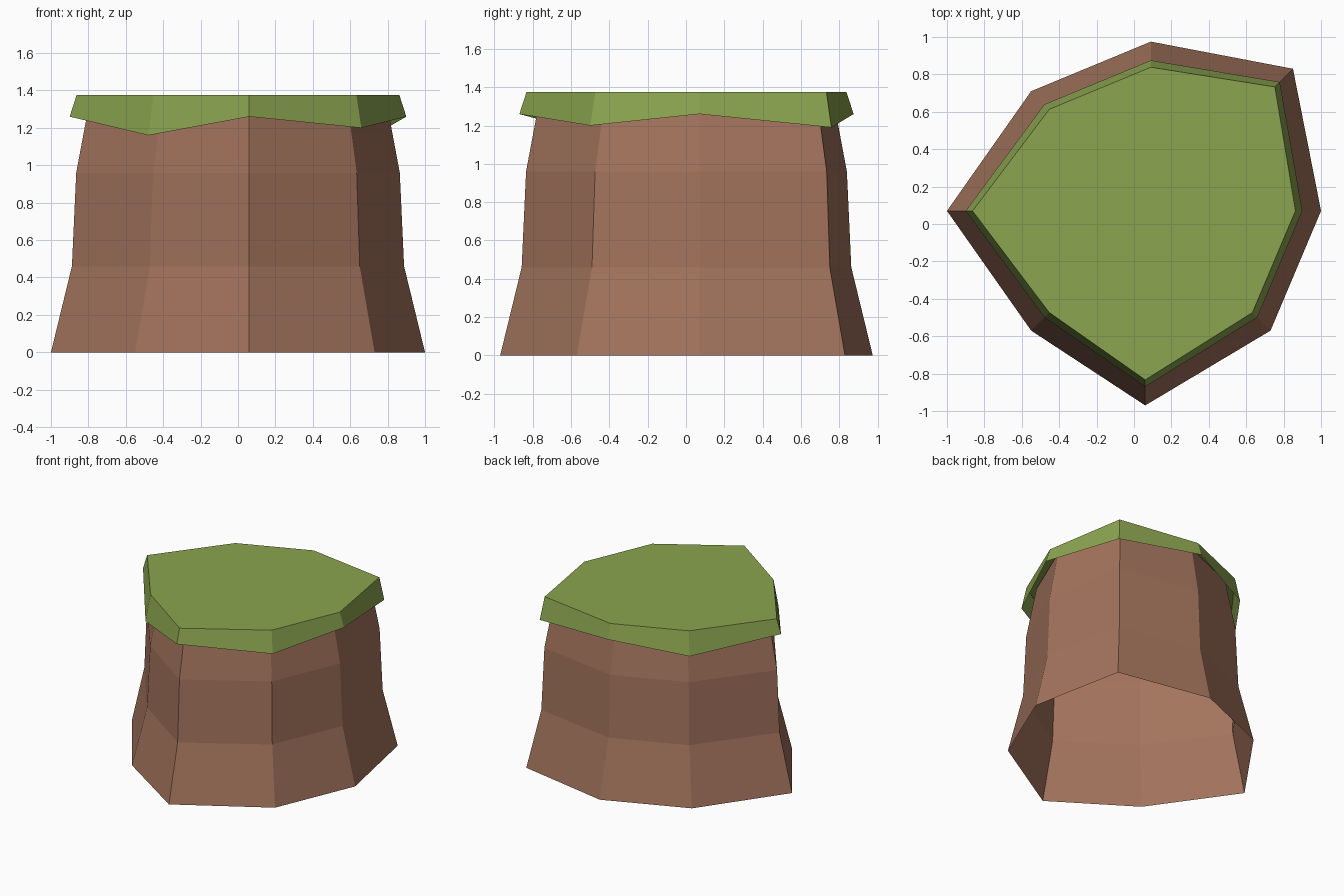
import bpy, bmesh, math

if "Cube" in bpy.data.objects:
    bpy.data.objects.remove(bpy.data.objects["Cube"])

# Irregular octagon footprint, counter-clockwise from the +x corner
BASE = [(1.0, 0.07), (0.85, 0.83), (0.09, 0.975), (-0.55, 0.71),
        (-1.0, 0.07), (-0.55, -0.57), (0.06, -0.97), (0.73, -0.57)]


def material(name, rgb):
    m = bpy.data.materials.new(name)
    m.diffuse_color = (*rgb, 1)
    m.use_nodes = True
    m.node_tree.nodes["Principled BSDF"].inputs["Base Color"].default_value = m.diffuse_color
    return m


def ring(bm, inset, heights):
    """Footprint pulled inward along the eight compass directions."""
    verts = []
    for i, ((x, y), z) in enumerate(zip(BASE, heights)):
        a = i * math.pi / 4
        verts.append(bm.verts.new((x - inset * math.cos(a), y - inset * math.sin(a), z)))
    return verts


def shell(name, levels, mat, cap):
    """Flat-sided shell through (inset, heights) levels, optionally capped."""
    bm = bmesh.new()
    rings = [ring(bm, d, h) for d, h in levels]
    for lo, hi in zip(rings, rings[1:]):
        for i in range(8):
            j = (i + 1) % 8
            bm.faces.new((lo[i], lo[j], hi[j], hi[i]))
    if cap:
        bm.faces.new(rings[-1])
    me = bpy.data.meshes.new(name)
    bm.to_mesh(me)
    bm.free()
    me.materials.append(mat)
    ob = bpy.data.objects.new(name, me)
    bpy.context.collection.objects.link(ob)
    return ob


earth = material("earth brown", (0.37, 0.175, 0.11))
grass = material("grass green", (0.26, 0.375, 0.08))

# Flared earth wall, open underneath
shell("earth_wall",
      [(d, [z] * 8) for d, z in [(0, 0), (0.112, 0.46), (0.135, 0.96), (0.21, 1.36)]],
      earth, False)

# Grass cap with a hanging, uneven, open skirt
skirt = [1.26, 1.19, 1.26, 1.185, 1.26, 1.16, 1.26, 1.20]
shell("grass_cap", [(0.10, skirt), (0.137, [1.375] * 8)], grass, True)
